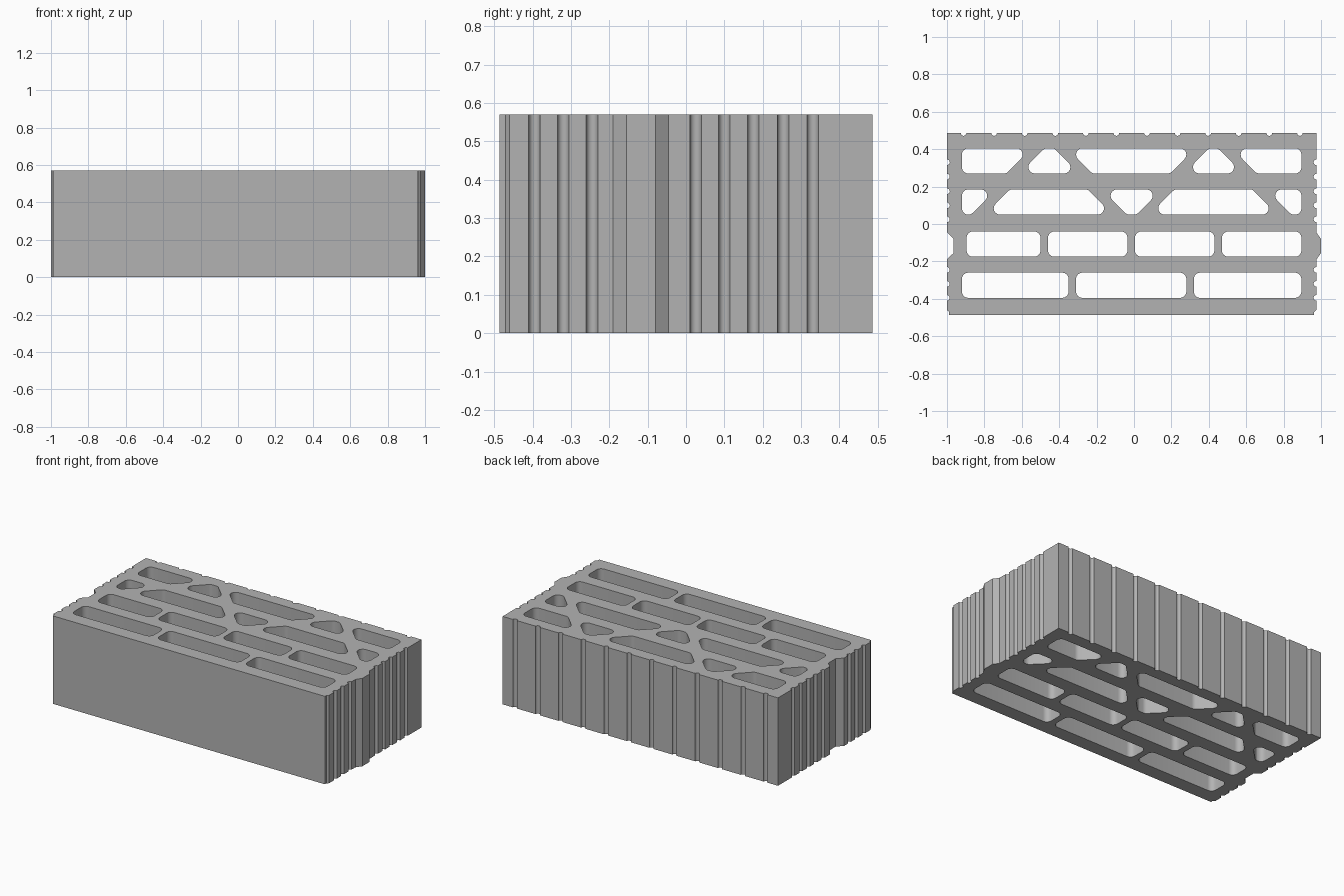
import bpy
import bmesh
from math import pi, sin, cos, radians
from mathutils import Vector

cube = bpy.data.objects.get("Cube")
if cube:
    bpy.data.objects.remove(cube, do_unlink=True)

HEIGHT, LEFT, RIGHT, HALF = 0.57, -1.0, 0.975, 0.486
GROOVE = 0.015

clay = bpy.data.materials.new("grey_clay")
clay.use_nodes = True
clay.diffuse_color = (0.45, 0.45, 0.45, 1)
clay.node_tree.nodes["Principled BSDF"].inputs["Base Color"].default_value = clay.diffuse_color


def fillet(corners, radius=0.034, steps=6):
    """Round every corner of a convex polygon."""
    pts = [Vector(c) for c in corners]
    out = []
    for i, p in enumerate(pts):
        a = (pts[i - 1] - p).normalized()
        b = (pts[(i + 1) % len(pts)] - p).normalized()
        half = a.angle(b) / 2
        centre = p + (a + b).normalized() * radius / sin(half)
        start = p + a * radius * cos(half) / sin(half) - centre
        end = p + b * radius * cos(half) / sin(half) - centre
        sweep = pi - 2 * half
        for k in range(steps + 1):
            t = k / steps * sweep
            out.append(centre + (start * sin(sweep - t) + end * sin(t)) / sin(sweep))
    return out


def slot(x0, x1, y0, y1, lean0=0, lean1=0):
    """Rounded slot; positive lean widens an end at the top, negative at the bottom."""
    tip, run = 0.048, y1 - y0
    x0 -= tip * abs(lean0)
    x1 += tip * abs(lean1)
    b0, t0 = x0 + run * max(lean0, 0), x0 + run * max(-lean0, 0)
    b1, t1 = x1 - run * max(lean1, 0), x1 - run * max(-lean1, 0)
    return fillet([(b0, y0), (b1, y0), (t1, y1), (t0, y1)])


def groove(centre, inward, along):
    """Half-round groove, listed in the direction of travel."""
    c, n, d = Vector(centre), Vector(inward), Vector(along)
    return [c + GROOVE * (n * sin(k * pi / 6) - d * cos(k * pi / 6)) for k in range(7)]


# Outline, counter-clockwise from the front left corner
low_grooves = [-0.395, -0.32, -0.245]
high_grooves = [0.025, 0.1, 0.175, 0.253, 0.33]
outline = [Vector((LEFT + 0.012, -HALF)), Vector((RIGHT - 0.012, -HALF)),
           Vector((RIGHT - 0.012, -0.47)), Vector((RIGHT, -0.46))]
for y in low_grooves:
    outline += groove((RIGHT, y), (-1, 0), (0, 1))
# tongue
outline += [Vector(p) for p in [(RIGHT, -0.19), (1, -0.155), (1, -0.08), (RIGHT, -0.045)]]
for y in high_grooves:
    outline += groove((RIGHT, y), (-1, 0), (0, 1))
outline.append(Vector((RIGHT, HALF)))
# grooved back
for i in range(12):
    outline += groove((0.887 - i * 0.1635, HALF), (0, -1), (-1, 0))
outline.append(Vector((LEFT, HALF)))
for y in reversed(high_grooves):
    outline += groove((LEFT, y), (1, 0), (0, -1))
# recess matching the tongue
outline += [Vector(p) for p in [(LEFT, -0.045), (-0.965, -0.08), (-0.965, -0.155), (LEFT, -0.19)]]
for y in reversed(low_grooves):
    outline += groove((LEFT, y), (1, 0), (0, -1))
outline += [Vector((LEFT, -0.46)), Vector((LEFT + 0.012, -0.47))]

# Rows of slots: bottom, top, then (start, end, lean at start, lean at end)
rows = [
    (-0.395, -0.26, [(-0.92, -0.35, 0, 0), (-0.31, 0.28, 0, 0), (0.32, 0.895, 0, 0)]),
    (-0.175, -0.04, [(-0.895, -0.5, 0, 0), (-0.46, -0.035, 0, 0),
                     (0.005, 0.43, 0, 0), (0.47, 0.895, 0, 0)]),
    (0.05, 0.185, [(-0.92, -0.785, 0, 1), (-0.75, -0.16, -1, -1), (-0.125, 0.1, 1, 1),
                   (0.13, 0.72, -1, -1), (0.755, 0.895, 1, 0)]),
    (0.27, 0.405, [(-0.92, -0.595, 0, 1), (-0.565, -0.34, -1, -1), (-0.31, 0.28, 1, 1),
                   (0.315, 0.535, -1, -1), (0.57, 0.895, 1, 0)]),
]
loops = [outline]
for y0, y1, slots in rows:
    loops += [slot(x0, x1, y0, y1, a, b) for x0, x1, a, b in slots]

# Fill the section between the loops and raise it
bm = bmesh.new()
edges = []
for loop in loops:
    verts = [bm.verts.new((p.x, p.y, 0)) for p in loop]
    edges += [bm.edges.new((verts[i - 1], verts[i])) for i in range(len(verts))]
bmesh.ops.triangle_fill(bm, edges=edges, use_beauty=True, use_dissolve=False)
raised = bmesh.ops.extrude_face_region(bm, geom=bm.faces[:], use_keep_orig=True)
bmesh.ops.translate(bm, vec=(0, 0, HEIGHT),
                    verts=[g for g in raised["geom"] if isinstance(g, bmesh.types.BMVert)])
bmesh.ops.recalc_face_normals(bm, faces=bm.faces[:])
mesh = bpy.data.meshes.new("hollow_brick")
bm.to_mesh(mesh)
bm.free()
mesh.materials.append(clay)
brick = bpy.data.objects.new("hollow_brick", mesh)
bpy.context.collection.objects.link(brick)

bpy.ops.object.select_all(action="DESELECT")
brick.select_set(True)
bpy.context.view_layer.objects.active = brick
bpy.ops.object.shade_smooth_by_angle(angle=radians(35))
